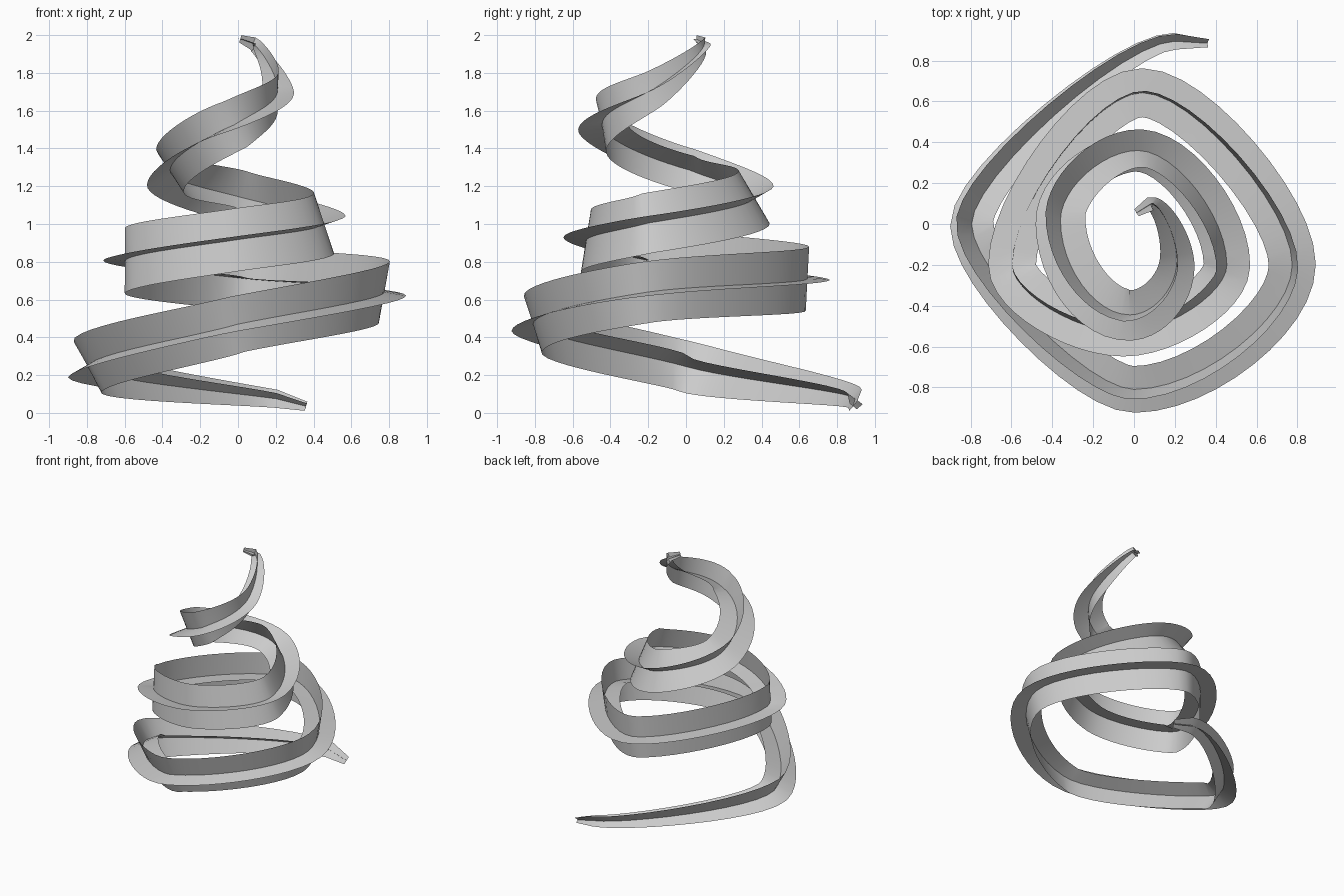
import bpy
from math import sin, cos, radians
from mathutils import Vector

if "Cube" in bpy.data.objects:
    bpy.data.objects.remove(bpy.data.objects["Cube"])

# Spiral stations: x, y, z, lean of main arm (deg), main half-length, fin half-length
P = [
    (0.20, 0.895, 0.075, 36, 0.06, 0.05),
    (-0.795, 0.0, 0.245, 29, 0.155, 0.12),
    (0.0, -0.81, 0.47, 18, 0.158, 0.12),
    (0.775, -0.2, 0.64, 10, 0.165, 0.117),
    (0.04, 0.643, 0.71, 3, 0.17, 0.12),
    (-0.597, -0.2, 0.805, -1, 0.172, 0.117),
    (-0.05, -0.53, 0.91, -9, 0.168, 0.12),
    (0.455, -0.2, 1.005, -18, 0.168, 0.12),
    (0.02, 0.36, 1.14, -30, 0.163, 0.12),
    (-0.36, 0.02, 1.285, -57, 0.145, 0.135),
    (-0.02, -0.445, 1.525, -79, 0.128, 0.138),
    (0.21, -0.18, 1.71, -88, 0.085, 0.10),
    (0.08, 0.098, 1.955, -92, 0.035, 0.035),
]
START = (0.36, 0.885, 0.035, 40, 0.032, 0.025)
END = (0.012, 0.055, 1.98, -94, 0.02, 0.02)
# Corner roundness of each quarter turn
H = [0.25, 0.28, 0.42, 0.33, 0.35, 0.42, 0.42, 0.42, 0.45, 0.5, 0.5, 0.42]
STEPS = 12


def bezier(a, b, c, d, t):
    s = 1 - t
    return a*s**3 + 3*b*s*s*t + 3*c*s*t*t + d*t**3


def sample(i, t):
    """Quarter turn in plan, Catmull-Rom for height, lean and size."""
    full = [START] + P + [END]
    p0, p, q, q1 = full[i:i + 4]
    h = H[i]
    along_x = i % 2 == 0
    out = []
    for k in range(6):
        d = q[k] - p[k]
        if k < 2:
            leads = (k == 0) == along_x
            b = p[k] + (h*d if leads else 0)
            c = q[k] - (0 if leads else h*d)
        else:
            b = p[k] + (q[k] - p0[k])/6
            c = q[k] - (q1[k] - p[k])/6
        out.append(bezier(p[k], b, c, q[k], t))
    return out


stations = [START]
for i in range(len(P) - 1):
    stations += [sample(i, j/STEPS) for j in range(STEPS)]
stations += [P[-1], END]

# Two crossing ribbons swept along the spiral
verts, faces = [], []
n = len(stations)
centres = [Vector(s[:3]) for s in stations]
for arm in range(2):
    base = len(verts)
    for i, s in enumerate(stations):
        tan = (centres[min(i + 1, n - 1)] - centres[max(i - 1, 0)]).normalized()
        side = tan.cross(Vector((0, 0, 1))).normalized()
        up = side.cross(tan)
        a = radians(s[3])
        if arm == 0:
            d = (side*sin(a) + up*cos(a))*s[4]
        else:
            d = (side*cos(a) - up*sin(a))*s[5]
        verts += [centres[i] - d, centres[i], centres[i] + d]
    for i in range(n - 1):
        for k in range(2):
            v = base + 3*i + k
            faces.append((v, v + 3, v + 4, v + 1))

mesh = bpy.data.meshes.new("spiral_ribbon")
mesh.from_pydata(verts, [], faces)
ribbon = bpy.data.objects.new("spiral_ribbon", mesh)
bpy.context.collection.objects.link(ribbon)
bpy.context.view_layer.objects.active = ribbon
ribbon.select_set(True)
bpy.ops.object.shade_smooth_by_angle(angle=radians(30))
